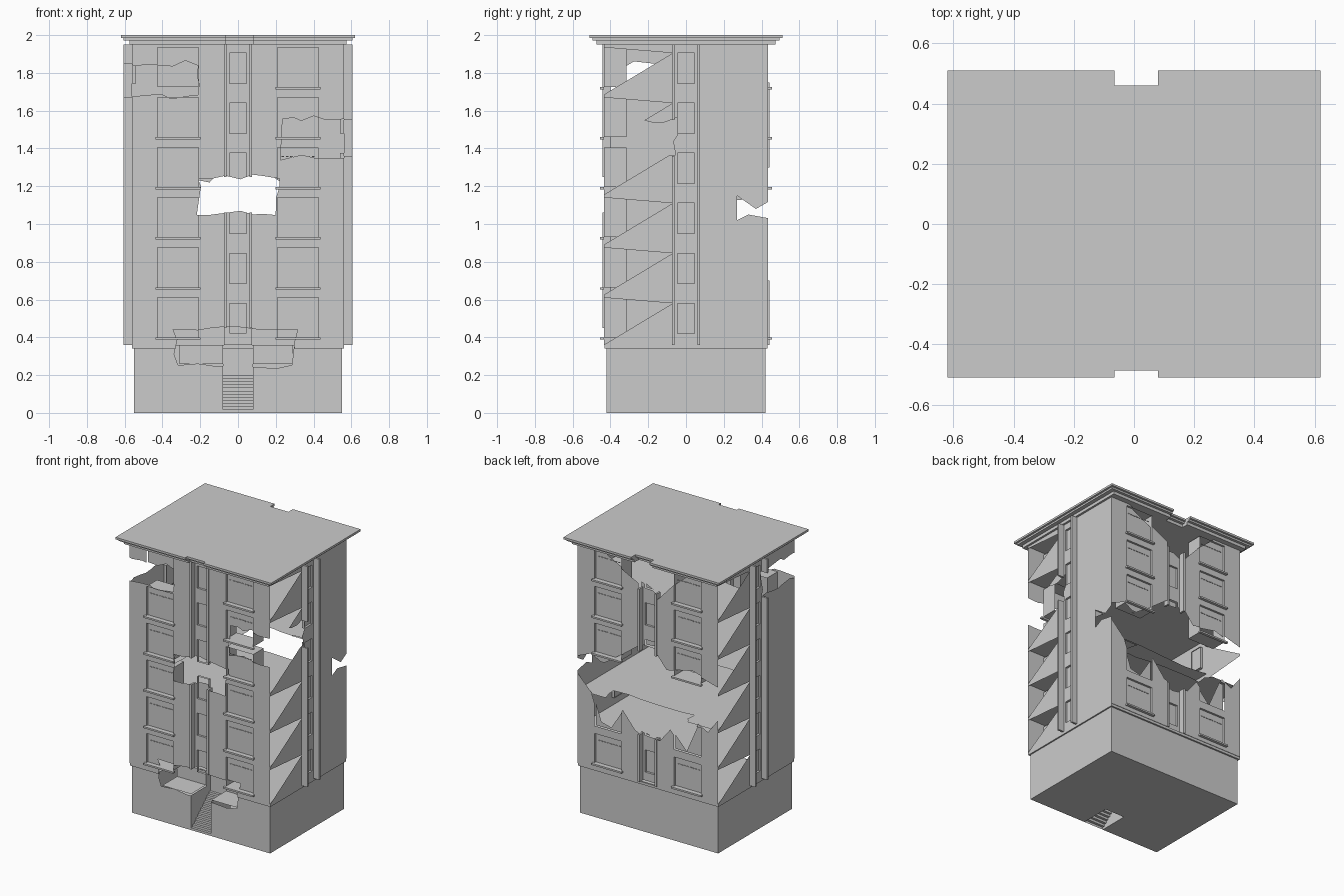
import bpy, bmesh, random
from mathutils import Vector
from mathutils.geometry import delaunay_2d_cdt

if "Cube" in bpy.data.objects:
    bpy.data.objects.remove(bpy.data.objects["Cube"])

random.seed(4)
HX, HY, Z0, ZT, STEP = 0.56, 0.435, 0.36, 1.95, 0.265
FLOORS = [Z0 + STEP * i for i in range(6)]

# Maps (along wall, outward, height) to space for each side
FACES = {
    "front": lambda u, d, z: (u, -HY - d, z),
    "back": lambda u, d, z: (u, HY + d, z),
    "right": lambda u, d, z: (HX + d, u, z),
    "left": lambda u, d, z: (-HX - d, u, z),
}


def finish(bm, name):
    bmesh.ops.remove_doubles(bm, verts=bm.verts, dist=1e-5)
    bmesh.ops.dissolve_limit(bm, angle_limit=0.01, verts=bm.verts, edges=bm.edges)
    me = bpy.data.meshes.new(name)
    bm.to_mesh(me)
    bm.free()
    ob = bpy.data.objects.new(name, me)
    bpy.context.collection.objects.link(ob)


def inside(p, loop):
    r = False
    for a, b in zip(loop, loop[1:] + loop[:1]):
        if (a[1] > p[1]) != (b[1] > p[1]):
            if p[0] < (b[0] - a[0]) * (p[1] - a[1]) / (b[1] - a[1]) + a[0]:
                r = not r
    return r


def rect(a, b, c, d):
    return [(a, c), (b, c), (b, d), (a, d)]


def jag(a, b, c, d, n=6, j=0.016):
    # Ragged rectangle for a break in a wall
    r = rect(a, b, c, d)
    out = []
    for p, q in zip(r, r[1:] + r[:1]):
        m = n if abs(p[0] - q[0]) > 1e-6 else 3
        for i in range(m):
            t = i / m
            out.append((p[0] + (q[0] - p[0]) * t + random.uniform(-j, j),
                        p[1] + (q[1] - p[1]) * t + random.uniform(-j, j)))
    return out


def sheet(bm, outer, holes, f):
    # Flat panel with openings
    pts, edges = [], []
    for loop in [outer] + holes:
        s = len(pts)
        pts += [Vector(p) for p in loop]
        edges += [(s + i, s + (i + 1) % len(loop)) for i in range(len(loop))]
    vs, _, fs, *_ = delaunay_2d_cdt(pts, edges, [], 0, 1e-6)
    bv = [bm.verts.new(f(v.x, v.y)) for v in vs]
    for t in fs:
        c = sum((vs[i] for i in t), Vector((0, 0))) / len(t)
        if inside(c, outer) and not any(inside(c, h) for h in holes):
            bm.faces.new([bv[i] for i in t])
    bmesh.ops.delete(bm, geom=[v for v in bv if not v.link_faces], context='VERTS')


def box(bm, f, u0, u1, d0, d1, z0, z1):
    v = [bm.verts.new(f(u, d, z)) for z in (z0, z1) for u, d in
         ((u0, d0), (u1, d0), (u1, d1), (u0, d1))]
    for q in ((3, 2, 1, 0), (4, 5, 6, 7), (0, 1, 5, 4), (1, 2, 6, 5), (2, 3, 7, 6), (3, 0, 4, 7)):
        bm.faces.new([v[i] for i in q])


def xyz(x, y, z):
    return (x, y, z)


# Broken openings on each side
crater = [(-0.57, 0.98), (-0.48, 0.86), (-0.4, 0.9), (-0.3, 0.67), (-0.18, 0.8), (-0.1, 0.7),
          (0.0, 0.68), (0.1, 0.72), (0.2, 0.84), (0.3, 0.68), (0.38, 0.7), (0.45, 0.9),
          (0.57, 1.02), (0.57, 1.13), (0.45, 1.18), (0.36, 1.13), (0.2, 1.24), (0.08, 1.33),
          (-0.05, 1.34), (-0.15, 1.22), (-0.35, 1.26), (-0.57, 1.2)]
gaps = [[(-HY, z), (-0.07, z + 0.22), (-HY, z + 0.25)] for z in FLOORS]
BREAKS = {
    "front": [jag(-0.21, 0.21, 1.06, 1.25), jag(-0.33, 0.3, 0.25, 0.45),
              jag(-0.6, -0.21, 1.67, 1.85), jag(0.22, 0.6, 1.35, 1.56)],
    "back": [crater, [(0.42, 1.96), (0.2, 1.85), (-0.08, 1.71), (-0.2, 1.84), (-0.34, 1.96)]],
    "right": gaps + [jag(-0.46, -0.06, 1.36, 1.55),
                     [(0.27, 1.02), (0.33, 1.05), (0.44, 1.03), (0.44, 1.12), (0.37, 1.08), (0.27, 1.15)]],
    "left": [[(-u, z) for u, z in g] for g in gaps] + [jag(-0.46, -0.06, 1.67, 1.85)],
}
PILASTER_BREAKS = {"front": [(Z0, 0.45), (1.06, 1.25)], "back": [(0.7, 1.3), (1.75, ZT)],
                   "right": [(1.36, 1.55)], "left": [(1.67, 1.85)]}

for side, f in FACES.items():
    br = BREAKS[side]
    long_side = side in ("front", "back")
    half = HX if long_side else HY
    rec = -0.035 if long_side else 0.0

    # Windows: (u0, u1, sill, head, wall depth)
    wins = [(-0.045, 0.045, z + 0.06, z + 0.22, rec) for z in FLOORS]
    if long_side:
        for s in (-1, 1):
            wins += [(min(s * .21, s * .425), max(s * .21, s * .425), z + 0.04, z + 0.25, 0) for z in FLOORS]
    rects = [rect(*w[:4]) for w in wins]

    # Walls with recessed middle bay
    bm = bmesh.new()
    for a, b, d in ((-half, -0.075, 0), (-0.075, 0.075, rec), (0.075, half, 0)):
        sheet(bm, rect(a, b, Z0, ZT), rects + br, lambda u, z: f(u, d, z))
    if long_side:
        for s in (-0.075, 0.075):
            hs = [rect(-1, 1, *p) for p in PILASTER_BREAKS[side]]
            sheet(bm, rect(rec, 0, Z0, ZT), hs, lambda d, z: f(s, d, z))
    finish(bm, side + "_wall")

    # Panes, reveals, rails and sills
    bm = bmesh.new()
    for (a, b, c, e, d), r in zip(wins, rects):
        wide = b - a > 0.15
        sheet(bm, r, br, lambda u, z: f(u, d - 0.015, z))
        if any(inside(((a + b) / 2, (c + e) / 2), h) for h in br):
            continue
        deep = d - (0.12 if wide else 0.02)
        for p, q in zip(r, r[1:] + r[:1]):
            bm.faces.new([bm.verts.new(f(*t)) for t in
                          ((p[0], d, p[1]), (q[0], d, q[1]), (q[0], deep, q[1]), (p[0], deep, p[1]))])
        if wide:
            box(bm, f, a - 0.012, b + 0.012, 0, 0.02, c - 0.012, c)
            for k in range(8):
                u = a + 0.02 + k * 0.023
                box(bm, f, u, u + 0.014, -0.015, -0.01, e - 0.05, e - 0.046)
    finish(bm, side + "_windows")

    # Pilasters
    bm = bmesh.new()
    for s in (-1, 1):
        cuts = PILASTER_BREAKS[side] if long_side or s < 0 else []
        z = Z0
        for c0, c1 in cuts + [(ZT, ZT)]:
            if c0 - z > 0.01:
                d0, d1 = (rec, 0.008) if long_side else (0, 0.045)
                box(bm, f, s * 0.068 - 0.007, s * 0.068 + 0.007, d0, d1, z, c0)
            z = c1
    finish(bm, side + "_pilasters")

# Storey floors with collapsed areas
collapse = [
    [jag(-0.33, 0.3, -0.5, -0.25)], [],
    [jag(-0.3, 0.35, 0.32, 0.5)],
    [jag(-0.6, 0.6, 0.08, 0.5), jag(-0.21, 0.21, -0.5, -0.2)],
    [jag(0.2, 0.6, -0.5, -0.07)], [jag(-0.6, -0.21, -0.5, -0.07)], []]
plan = [(-HX, -HY), (-0.075, -HY), (-0.075, -0.4), (0.075, -0.4), (0.075, -HY), (HX, -HY),
        (HX, HY), (0.075, HY), (0.075, 0.4), (-0.075, 0.4), (-0.075, HY), (-HX, HY)]
for i, holes in enumerate(collapse):
    bm = bmesh.new()
    z = Z0 + STEP * i
    sheet(bm, plan, holes, lambda x, y: (x, y, z))
    finish(bm, "floor_%d" % i)

# Plinth with stair opening and ragged top
bm = bmesh.new()
bx, by, sy = 0.55, 0.42, -0.2
slot = rect(-0.08, 0.08, 0, 0.345)
sheet(bm, rect(-bx, bx, 0, 0.35), [slot, BREAKS["front"][1]], lambda x, z: (x, -by, z))
sheet(bm, rect(-bx, bx, 0, 0.35), [], lambda x, z: (x, by, z))
for s in (-1, 1):
    sheet(bm, rect(-by, by, 0, 0.35), [], lambda y, z: (s * bx, y, z))
    sheet(bm, rect(-by, sy, 0, 0.34), [rect(-0.5, -0.25, 0.25, 0.4)], lambda y, z: (s * 0.08, y, z))
sheet(bm, rect(-bx, bx, -by, by), [rect(-0.08, 0.08, -0.43, sy)], lambda x, y: (x, y, 0))
sheet(bm, rect(-0.08, 0.08, 0.2, 0.34), [], lambda x, z: (x, sy, z))
# Broken ledge inside the lower opening
sheet(bm, rect(-0.31, 0.29, -by, -0.25), [rect(-0.08, 0.08, -0.5, -0.2)], lambda x, y: (x, y, 0.26))
sheet(bm, rect(-0.31, 0.29, 0.26, 0.36), [rect(-0.08, 0.08, 0.2, 0.4)], lambda x, z: (x, -0.25, z))
finish(bm, "plinth")

# Plinth moulding
bm = bmesh.new()
for x0, x1, y0, y1 in ((-0.56, 0.56, 0.42, 0.432), (-0.56, -0.33, -0.432, -0.42), (0.3, 0.56, -0.432, -0.42),
                       (-0.56, -0.55, -0.43, 0.43), (0.55, 0.56, -0.43, 0.43)):
    box(bm, xyz, x0, x1, y0, y1, 0.342, 0.36)
finish(bm, "plinth_moulding")

# Entrance steps
bm = bmesh.new()
n = 12
for i in range(n):
    y, dy, h = -by + i * 0.22 / n, 0.22 / n, 0.2 / n
    for q in (((y, i * h), (y, i * h + h)), ((y, i * h + h), (y + dy, i * h + h))):
        bm.faces.new([bm.verts.new((x, *p)) for x, p in
                      ((-0.08, q[0]), (0.08, q[0]), (0.08, q[1]), (-0.08, q[1]))])
finish(bm, "entrance_steps")

# Cornice: stacked slabs with notches at the middle bays
for i, (x, y, z0, z1) in enumerate(((0.575, 0.475, 1.95, 1.972), (0.605, 0.495, 1.972, 1.985),
                                    (0.62, 0.51, 1.985, 2.0))):
    bm = bmesh.new()
    yf, yb = -y + 0.024, y - 0.05
    o = [(-x, -y), (-0.065, -y), (-0.065, yf), (0.08, yf), (0.08, -y), (x, -y),
         (x, y), (0.08, y), (0.08, yb), (-0.065, yb), (-0.065, y), (-x, y)]
    face = bm.faces.new([bm.verts.new((*p, z0)) for p in o])
    ext = bmesh.ops.extrude_face_region(bm, geom=[face], use_keep_orig=True)
    bmesh.ops.translate(bm, vec=(0, 0, z1 - z0),
                        verts=[g for g in ext["geom"] if isinstance(g, bmesh.types.BMVert)])
    bmesh.ops.recalc_face_normals(bm, faces=bm.faces)
    finish(bm, "cornice_%d" % i)
